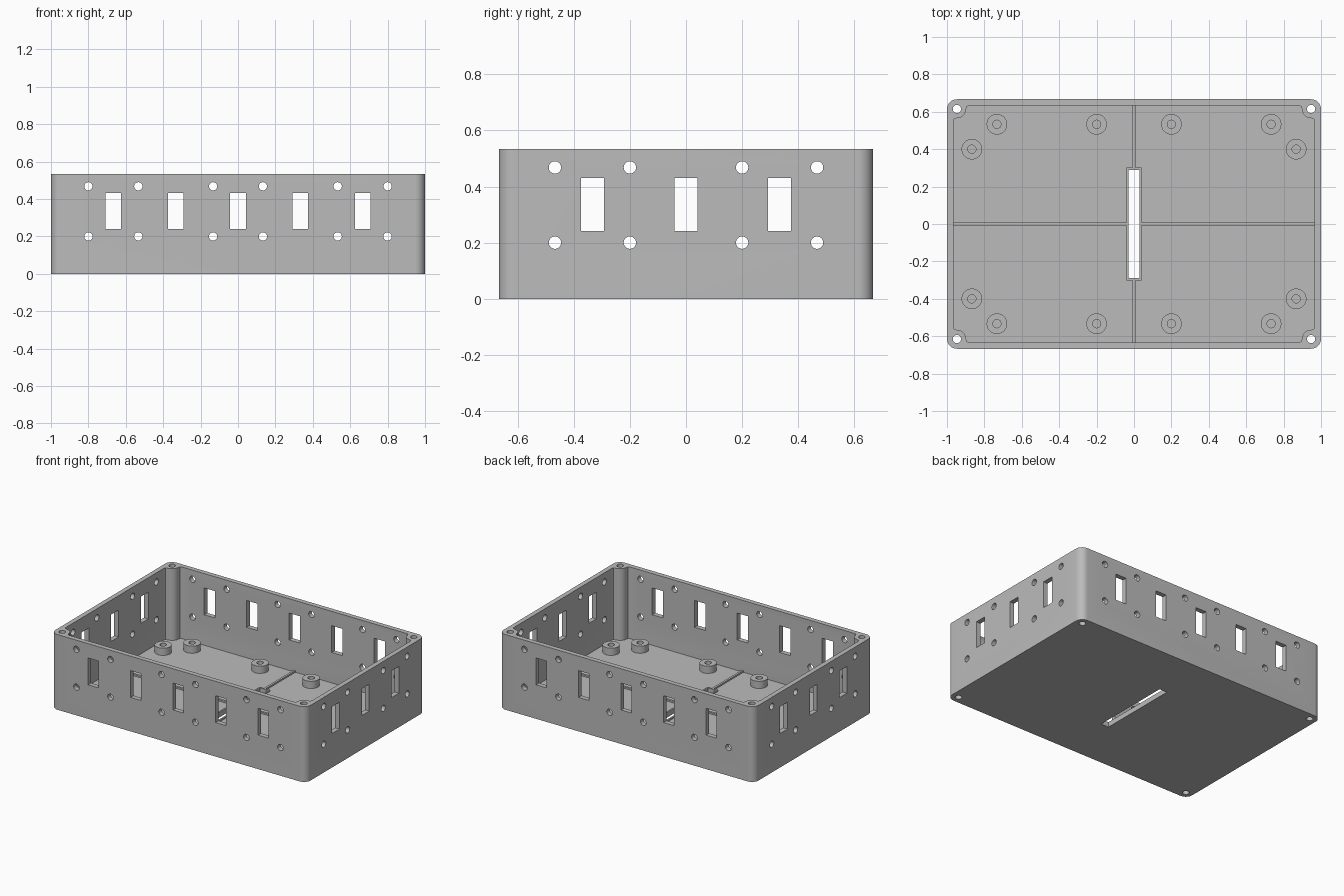
import bpy, bmesh
from math import pi, sin, cos
from mathutils import Matrix, Vector

if "Cube" in bpy.data.objects:
    bpy.data.objects.remove(bpy.data.objects["Cube"], do_unlink=True)

HX, HY, H = 1.0, 0.667, 0.533
WALL, FLOOR = 0.034, 0.025
SCREW = (0.947, 0.615)

grey = bpy.data.materials.new("plain grey")
grey.use_nodes = True
COLOR = (0.5, 0.5, 0.5, 1)
grey.diffuse_color = COLOR
grey.node_tree.nodes["Principled BSDF"].inputs["Base Color"].default_value = COLOR


def make(name, bm):
    bmesh.ops.recalc_face_normals(bm, faces=bm.faces[:])
    mesh = bpy.data.meshes.new(name)
    bm.to_mesh(mesh)
    bm.free()
    mesh.materials.append(grey)
    ob = bpy.data.objects.new(name, mesh)
    bpy.context.collection.objects.link(ob)
    return ob


def prism(bm, outline, z0, z1):
    face = bm.faces.new([bm.verts.new((x, y, z0)) for x, y in outline])
    top = bmesh.ops.extrude_face_region(bm, geom=[face])["geom"]
    verts = [v for v in top if isinstance(v, bmesh.types.BMVert)]
    bmesh.ops.translate(bm, verts=verts, vec=(0, 0, z1 - z0))


def box(bm, center, size):
    bmesh.ops.create_cube(bm, size=1, matrix=Matrix.Translation(center) @ Matrix.Diagonal((*size, 1)))


def rod(bm, center, radius, depth, axis):
    turn = Vector((0, 0, 1)).rotation_difference(Vector(axis)).to_matrix().to_4x4()
    bmesh.ops.create_cone(bm, cap_ends=True, segments=32, radius1=radius, radius2=radius,
                          depth=depth, matrix=Matrix.Translation(center) @ turn)


def four_corners(quarter):
    # Mirror a counter-clockwise quarter outline into a closed loop
    a = [(-x, y) for x, y in reversed(quarter)]
    b = [(-x, -y) for x, y in quarter]
    c = [(x, -y) for x, y in reversed(quarter)]
    return quarter + a + b + c


def arc(cx, cy, r, a0, a1, n=10):
    return [(cx + r * cos(a0 + (a1 - a0) * i / n), cy + r * sin(a0 + (a1 - a0) * i / n))
            for i in range(n + 1)]


def cut(ob, cutter):
    mod = ob.modifiers.new("cut", "BOOLEAN")
    mod.operation, mod.solver, mod.object = "DIFFERENCE", "EXACT", cutter
    deps = bpy.context.evaluated_depsgraph_get()
    mesh = bpy.data.meshes.new_from_object(ob.evaluated_get(deps))
    ob.modifiers.clear()
    ob.data = mesh
    bpy.data.objects.remove(cutter, do_unlink=True)


# Case with rounded vertical corners
bm = bmesh.new()
R = 0.053
prism(bm, four_corners(arc(HX - R, HY - R, R, 0, pi / 2)), 0, H)
case = make("case", bm)

# Cavity, leaving a rounded screw post in every corner
ix, iy = HX - WALL, HY - WALL
sx, sy = SCREW
post = 0.049
quarter = ([(ix, sy - post - 0.015), (ix - 0.005, sy - post - 0.004)]
           + arc(sx, sy, post, -pi / 2, -pi)
           + [(sx - post - 0.004, iy - 0.005), (sx - post - 0.015, iy)])
bm = bmesh.new()
prism(bm, four_corners(quarter), FLOOR, H + 0.1)
cut(case, make("cavity_cutter", bm))

# Wall windows and screw holes, corner screw holes, floor slot
bm = bmesh.new()
HOLE, WIN_W, WIN_H, WIN_Z = 0.022, 0.083, 0.19, 0.336
DEEP = 0.12
for s in (-1, 1):
    for i in range(-2, 3):
        box(bm, (i / 3, s * HY, WIN_Z), (WIN_W, DEEP, WIN_H))
    for i in (-1, 0, 1):
        box(bm, (s * HX, i / 3, WIN_Z), (DEEP, WIN_W, WIN_H))
    for z in (0.2, 0.468):
        for t in (-1, 1):
            for x in (0.133, 0.533, 0.8):
                rod(bm, (t * x, s * HY, z), HOLE, DEEP, (0, 1, 0))
            for y in (0.2, 0.467):
                rod(bm, (s * HX, t * y, z), HOLE, DEEP, (1, 0, 0))
    for t in (-1, 1):
        rod(bm, (s * sx, t * sy, H / 2), HOLE, 1, (0, 0, 1))
SLOT_X, SLOT_Y, RIM = 0.03, 0.29, 0.011
box(bm, (0, 0, 0), (2 * SLOT_X, 2 * SLOT_Y, 0.2))
cut(case, make("opening_cutter", bm))

# Low ribs on the floor and a rim around the slot
RIB_W, RIB_H = 0.015, 0.012
zc = FLOOR + RIB_H / 2 - 0.001
bm = bmesh.new()
for s in (-1, 1):
    for start, end, along_x in ((SLOT_X + RIM, ix, True), (SLOT_Y + RIM, iy, False)):
        mid, length = s * (start + end) / 2, end - start
        if along_x:
            box(bm, (mid, 0, zc), (length, RIB_W, RIB_H))
        else:
            box(bm, (0, mid, zc), (RIB_W, length, RIB_H))
make("floor_ribs", bm)

bm = bmesh.new()
for s in (-1, 1):
    box(bm, (s * (SLOT_X + RIM / 2), 0, zc), (RIM, 2 * (SLOT_Y + RIM), RIB_H))
    box(bm, (0, s * (SLOT_Y + RIM / 2), zc), (2 * SLOT_X, RIM, RIB_H))
make("slot_rim", bm)

# Hollow mounting bosses
BOSS_TOP = 0.076
bm = bmesh.new()
N = 32
section = ((0.055, FLOOR - 0.002), (0.055, BOSS_TOP), (0.022, BOSS_TOP), (0.022, FLOOR - 0.002))
rings = [[bm.verts.new((r * cos(2 * pi * i / N), r * sin(2 * pi * i / N), z)) for i in range(N)]
         for r, z in section]
for k in range(4):
    a, b = rings[k], rings[(k + 1) % 4]
    for i in range(N):
        j = (i + 1) % N
        bm.faces.new((a[i], a[j], b[j], b[i]))
boss = make("mounting_boss", bm)
spots = [(s * x, t * y) for x, y in ((0.733, 0.533), (0.2, 0.533), (0.867, 0.4))
         for s in (-1, 1) for t in (-1, 1)]
bosses = [boss]
for _ in spots[1:]:
    copy = boss.copy()
    bpy.context.collection.objects.link(copy)
    bosses.append(copy)
for ob, (x, y) in zip(bosses, spots):
    ob.location = (x, y, 0)

# Smooth the round surfaces, keep the edges crisp
bpy.ops.object.select_all(action="DESELECT")
for ob in (case, boss):
    ob.select_set(True)
    bpy.context.view_layer.objects.active = ob
bpy.ops.object.shade_smooth_by_angle(angle=pi / 6)
